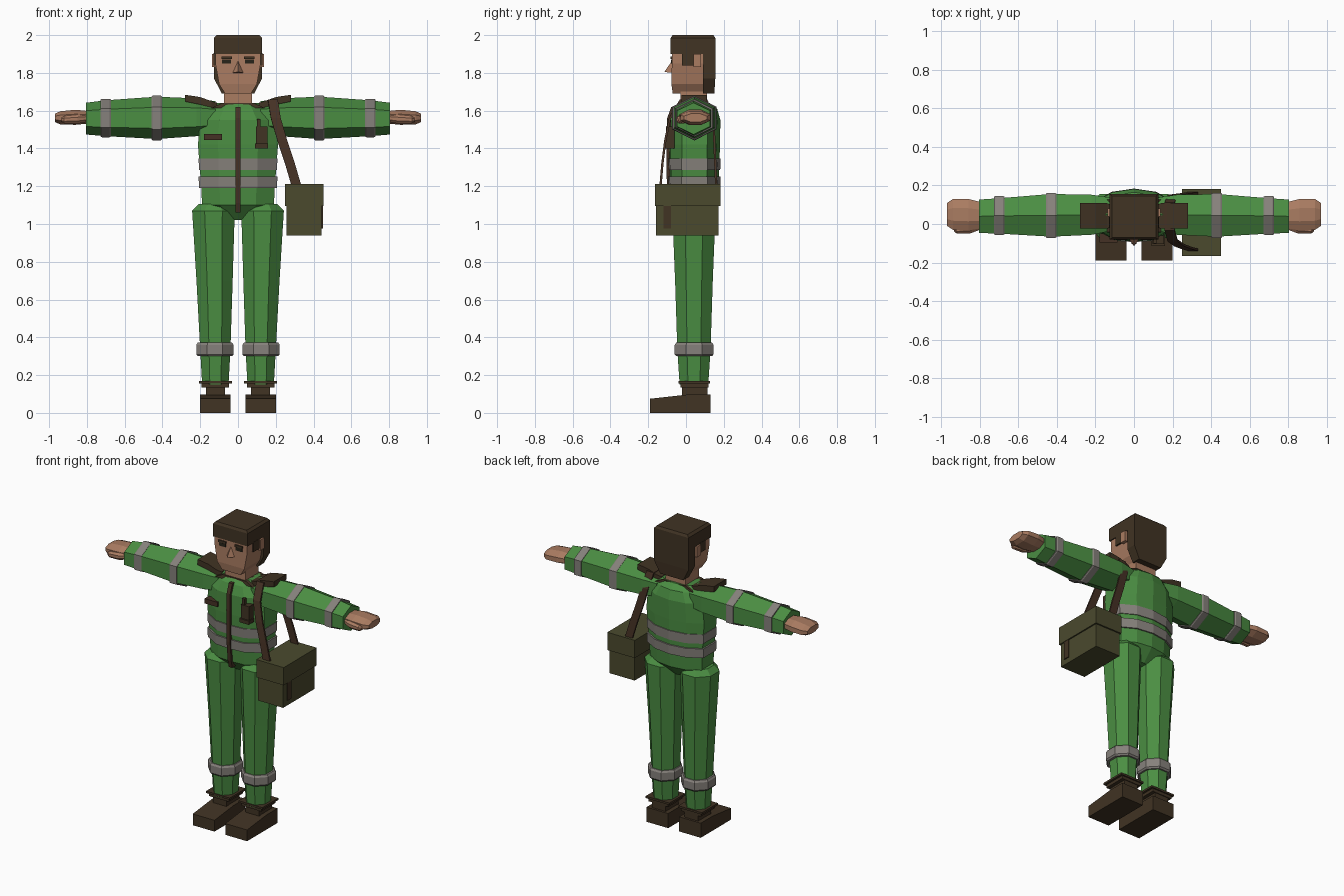
import bpy, bmesh, math
from mathutils import Vector

cube = bpy.data.objects.get("Cube")
if cube:
    bpy.data.objects.remove(cube, do_unlink=True)


def material(name, rgb):
    m = bpy.data.materials.new(name)
    m.use_nodes = True
    m.diffuse_color = (*rgb, 1)
    m.node_tree.nodes["Principled BSDF"].inputs["Base Color"].default_value = (*rgb, 1)
    return m


GREEN = material("overall green", (.07, .27, .055))
BROWN = material("dark brown", (.052, .033, .017))
TRIM = material("trim brown", (.06, .031, .018))
SKIN = material("skin", (.40, .20, .12))
GREY = material("reflective grey", (.24, .22, .20))
OLIVE = material("bag olive", (.07, .068, .027))
DARK = material("eye dark", (.02, .017, .01))


def finish(name, bm, mat):
    bmesh.ops.recalc_face_normals(bm, faces=bm.faces)
    mesh = bpy.data.meshes.new(name)
    bm.to_mesh(mesh)
    bm.free()
    mesh.materials.append(mat)
    obj = bpy.data.objects.new(name, mesh)
    bpy.context.collection.objects.link(obj)
    return obj


def loft(name, section, rings, mat, axis="z", side=1):
    """Rings are (position, centre u, centre v, radius u, radius v)."""
    bm = bmesh.new()
    loops = []
    for t, cu, cv, ru, rv in rings:
        loop = []
        for u, v in section:
            a, b = cu + u * ru, cv + v * rv
            p = (a, b, t) if axis == "z" else (t, a, b)
            loop.append(bm.verts.new((p[0] * side, p[1], p[2])))
        loops.append(loop)
    n = len(section)
    for lo, hi in zip(loops, loops[1:]):
        for i in range(n):
            j = (i + 1) % n
            bm.faces.new((lo[i], lo[j], hi[j], hi[i]))
    bm.faces.new(loops[0])
    bm.faces.new(loops[-1])
    return finish(name, bm, mat)


def box(name, x, y, z, mat, side=1):
    ring = ((x[0] + x[1]) / 2, (y[0] + y[1]) / 2, (x[1] - x[0]) / 2, (y[1] - y[0]) / 2)
    return loft(name, SQUARE, [(z[0], *ring), (z[1], *ring)], mat, side=side)


def hull(name, points, mat):
    bm = bmesh.new()
    for p in points:
        bm.verts.new(p)
    bmesh.ops.convex_hull(bm, input=bm.verts)
    return finish(name, bm, mat)


def ngon(n, start):
    angles = [math.radians(start + 360 * i / n) for i in range(n)]
    return [(math.cos(a), math.sin(a)) for a in angles]


SQUARE = [(-1, -1), (1, -1), (1, 1), (-1, 1)]
HEX = ngon(6, 30)
OCT = [(u * 1.08, v * 1.08) for u, v in ngon(8, 22.5)]
half = [(.5, -.95), (1, -.5), (1, .5), (.55, .88)]
TORSO = [(0, -1)] + half + [(0, 1)] + [(-u, v) for u, v in reversed(half)]

# Torso, reflective bands and zip
loft("torso", TORSO, [
    (1.02, 0, .045, .05, .05), (1.10, 0, .045, .19, .122), (1.2, 0, .045, .195, .128),
    (1.42, 0, .045, .212, .135), (1.55, 0, .047, .2, .135),
    (1.61, 0, .05, .15, .115), (1.64, 0, .045, .12, .08)], GREEN)
for name, z in (("lower_chest_band", 1.19), ("upper_chest_band", 1.285)):
    loft(name, TORSO, [(z, 0, .045, .206, .136), (z + .062, 0, .045, .209, .139)], GREY)
loft("front_zip", SQUARE, [
    (1.06, 0, -.06, .013, .018), (1.11, 0, -.078, .013, .012), (1.24, 0, -.09, .013, .012),
    (1.45, 0, -.093, .013, .012), (1.56, 0, -.088, .013, .012),
    (1.62, 0, -.058, .013, .02)], TRIM)

# Chest fittings
box("chest_tab", (-.18, -.085), (-.095, -.05), (1.445, 1.477), TRIM)
box("radio_body", (.09, .16), (-.115, -.06), (1.4, 1.425), BROWN)
box("radio_case", (.095, .155), (-.105, -.06), (1.425, 1.515), BROWN)
box("radio_antenna", (.1, .118), (-.1, -.08), (1.515, 1.555), BROWN)

# Neck, collar and head
box("neck", (-.075, .075), (-.03, .11), (1.6, 1.74), SKIN)
loft("collar", SQUARE, [(1.615, 0, .042, .14, .085), (1.64, 0, .042, .085, .08)], BROWN)
loft("head", SQUARE, [
    (1.69, 0, .015, .068, .085), (1.74, 0, .03, .1, .107),
    (1.85, 0, .035, .12, .11), (1.93, 0, .035, .12, .11)], SKIN)
hull("nose", [(-.032, -.07, 1.8), (.032, -.07, 1.8), (0, -.07, 1.87), (0, -.115, 1.805)], SKIN)

# Hair
loft("hair_top", SQUARE, [
    (1.9, 0, .037, .127, .118), (1.985, 0, .037, .127, .118), (2, 0, .037, .113, .108)], BROWN)
loft("hair_back", SQUARE, [
    (1.69, 0, .12, .085, .03), (1.77, 0, .122, .127, .033), (1.91, 0, .122, .127, .033)], BROWN)

for s, tag in ((1, "left"), (-1, "right")):
    # Face details
    box(tag + "_ear", (.1, .138), (.04, .08), (1.83, 1.9), SKIN, s)
    box(tag + "_sideburn", (.1, .129), (-.02, .04), (1.84, 1.905), BROWN, s)
    box(tag + "_eye", (.037, .085), (-.08, -.072), (1.85, 1.872), DARK, s)
    box(tag + "_eyebrow", (.033, .088), (-.083, -.072), (1.874, 1.888), BROWN, s)

    # Shoulder flap
    loft(tag + "_shoulder_flap", SQUARE, [
        (.11, .042, 1.628, .055, .014), (.14, .042, 1.634, .066, .016),
        (.2, .042, 1.652, .066, .02), (.28, .042, 1.666, .066, .018)], BROWN, "x", s)

    # Sleeve, its bands and the hand
    loft(tag + "_sleeve", HEX, [
        (.12, .05, 1.565, .1, .085), (.22, .048, 1.565, .12, .1),
        (.43, .045, 1.562, .128, .112), (.7, .042, 1.56, .106, .095),
        (.805, .04, 1.558, .1, .084)], GREEN, "x", s)
    for part, x, ry, rz in (("_upper_arm_band", .43, .136, .119), ("_wrist_band", .7, .117, .102)):
        loft(tag + part, HEX, [(x + d, .044, 1.561, ry * k, rz * k) for d, k in
             ((-.027, .96), (-.02, 1), (.02, 1), (.027, .96))], GREY, "x", s)
    loft(tag + "_hand", OCT, [
        (.78, .045, 1.565, .065, .032), (.86, .048, 1.565, .082, .04),
        (.94, .05, 1.562, .08, .035), (.97, .05, 1.562, .06, .022)], SKIN, "x", s)
    loft(tag + "_thumb", OCT, [
        (.8, .0, 1.56, .03, .02), (.85, -.025, 1.555, .024, .024),
        (.92, -.03, 1.552, .02, .02), (.935, -.028, 1.552, .01, .01)], SKIN, "x", s)

    # Trouser leg and its band
    loft(tag + "_leg", OCT, [
        (.15, .12, .042, .07, .076), (.33, .12, .042, .08, .088),
        (.7, .124, .042, .096, .1), (1.07, .13, .042, .113, .115),
        (1.105, .13, .042, .08, .085)], GREEN, side=s)
    loft(tag + "_leg_band", OCT, [(z, .122, .043, .099 * k, .103 * k) for z, k in
         ((.3, .92), (.31, 1), (.36, 1), (.372, .92))], GREY, side=s)

    # Boot
    box(tag + "_boot_cuff", (.033, .207), (-.04, .128), (.155, .168), BROWN, s)
    box(tag + "_boot_collar", (.047, .193), (-.03, .12), (.135, .157), BROWN, s)
    box(tag + "_boot_ankle", (.07, .17), (-.02, .115), (.06, .14), BROWN, s)
    boot = [(x, y, z) for x in (.04 * s, .2 * s)
            for y, z in ((-.19, 0), (-.19, .075), (-.02, .085), (.01, .097), (.13, .097), (.13, 0))]
    hull(tag + "_boot_foot", boot, BROWN)

# Shoulder bag
box("bag_body", (.257, .443), (-.158, .172), (.94, 1.12), OLIVE)
box("bag_lid", (.25, .452), (-.165, .182), (1.095, 1.213), OLIVE)
box("bag_clasp", (.44, .45), (-.12, -.08), (.975, 1.1), BROWN)

# Bag strap: a flat ribbon running over the shoulder
path = [Vector(p) for p in (
    (.31, -.135, 1.2), (.275, -.125, 1.32), (.235, -.11, 1.44), (.2, -.085, 1.56),
    (.185, -.03, 1.655), (.185, .11, 1.655), (.2, .145, 1.56), (.235, .15, 1.44),
    (.275, .155, 1.32), (.31, .16, 1.2))]
bm = bmesh.new()
loops = []
for i, p in enumerate(path):
    run = path[min(i + 1, len(path) - 1)] - path[max(i - 1, 0)]
    out = Vector((0, -run.z, run.y)).normalized() * .006
    across = Vector((.026, 0, 0))
    loops.append([bm.verts.new(p + across * a + out * b) for a, b in SQUARE])
for lo, hi in zip(loops, loops[1:]):
    for i in range(4):
        j = (i + 1) % 4
        bm.faces.new((lo[i], lo[j], hi[j], hi[i]))
bm.faces.new(loops[0])
bm.faces.new(loops[-1])
finish("bag_strap", bm, TRIM)
